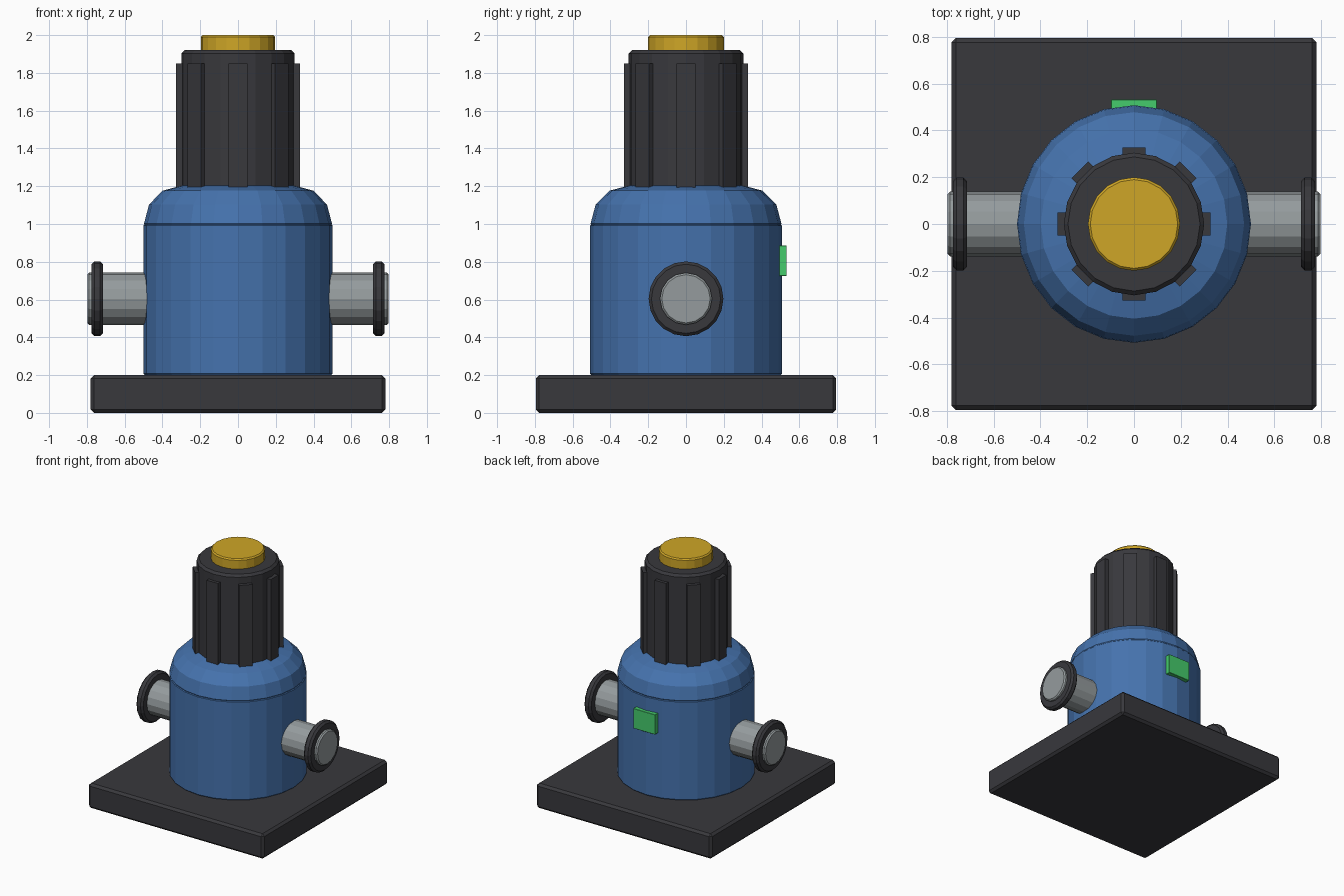
import bpy
import bmesh
import math
from mathutils import Matrix

default = bpy.data.objects.get("Cube")
if default:
    bpy.data.objects.remove(default, do_unlink=True)


def material(name, rgb):
    mat = bpy.data.materials.new(name)
    mat.use_nodes = True
    mat.diffuse_color = (*rgb, 1)
    mat.node_tree.nodes["Principled BSDF"].inputs["Base Color"].default_value = (*rgb, 1)
    return mat


DARK = material("charcoal", (0.04, 0.04, 0.046))
BLUE = material("blue paint", (0.06, 0.17, 0.42))
STEEL = material("grey steel", (0.3, 0.33, 0.34))
YELLOW = material("yellow", (0.62, 0.38, 0.02))
GREEN = material("green", (0.06, 0.6, 0.15))
SQUASH = 0.985  # round upright parts are a touch narrower across x


def finish(name, bm, mat):
    bmesh.ops.recalc_face_normals(bm, faces=bm.faces)
    mesh = bpy.data.meshes.new(name)
    bm.to_mesh(mesh)
    bm.free()
    mesh.materials.append(mat)
    obj = bpy.data.objects.new(name, mesh)
    bpy.context.collection.objects.link(obj)
    return obj


def box(name, size, centre, mat, bevel=0.0, turn=0.0):
    bm = bmesh.new()
    bmesh.ops.create_cube(bm, size=1, matrix=Matrix.Diagonal((*size, 1)))
    if bevel:
        bmesh.ops.bevel(bm, geom=bm.edges[:], offset=bevel, segments=1,
                        affect='EDGES', profile=0.5)
    bm.transform(Matrix.Rotation(turn, 4, 'Z') @ Matrix.Translation(centre))
    return finish(name, bm, mat)


def lathe(name, profile, sides, mat, place=Matrix.Identity(4)):
    """Closed solid turned about z from (radius, height) points."""
    bm = bmesh.new()
    rings = []
    for r, z in profile:
        angles = [math.tau * i / sides for i in range(sides)]
        rings.append([bm.verts.new((r * math.cos(a), r * math.sin(a), z)) for a in angles])
    for low, high in zip(rings, rings[1:]):
        for i in range(sides):
            j = (i + 1) % sides
            bm.faces.new((low[i], low[j], high[j], high[i]))
    bm.faces.new(rings[0][::-1])
    bm.faces.new(rings[-1])
    bm.transform(place)
    return finish(name, bm, mat)


def drum(r, z0, z1, b):
    """Profile of a cylinder with chamfered rims."""
    return [(r - b, z0), (r, z0 + b), (r, z1 - b), (r - b, z1)]


upright = Matrix.Diagonal((SQUASH, 1, 1, 1))

# Base slab
box("base_plate", (1.56, 1.59, 0.2), (0, 0, 0.1), DARK, bevel=0.018)

# Pump housing and rounded shoulder
lathe("housing", drum(0.508, 0.2, 1.0, 0.008), 24, BLUE, upright)
arc = [math.radians(a) for a in (0, 30, 60, 90)]
shoulder = [(0.5, 0.99)] + [(0.305 + 0.2 * math.cos(a), 1.003 + 0.2 * math.sin(a)) for a in arc]
lathe("shoulder", shoulder, 24, BLUE, upright)

# Motor with cooling ribs and end cap
lathe("motor", drum(0.305, 1.15, 1.92, 0.018), 20, DARK, upright)
for i in range(8):
    box(f"cooling_rib_{i + 1}", (0.05, 0.1, 0.66), (0.302, 0, 1.52), DARK,
        turn=i * math.tau / 8)
lathe("motor_cap", drum(0.2, 1.91, 2.0, 0.01), 20, YELLOW, upright)

# Pipes and flanges on both sides
for side, label in ((1, "left"), (-1, "right")):
    place = Matrix.Translation((0, 0, 0.604)) @ Matrix.Rotation(side * math.pi / 2, 4, 'Y')
    lathe(f"{label}_pipe", drum(0.138, 0.4, 0.798, 0.01), 16, STEEL, place)
    lathe(f"{label}_flange", drum(0.198, 0.715, 0.775, 0.015), 20, DARK, place)

# Plate on the back of the housing
box("back_plate", (0.195, 0.05, 0.16), (0, 0.508, 0.805), GREEN, bevel=0.002)
